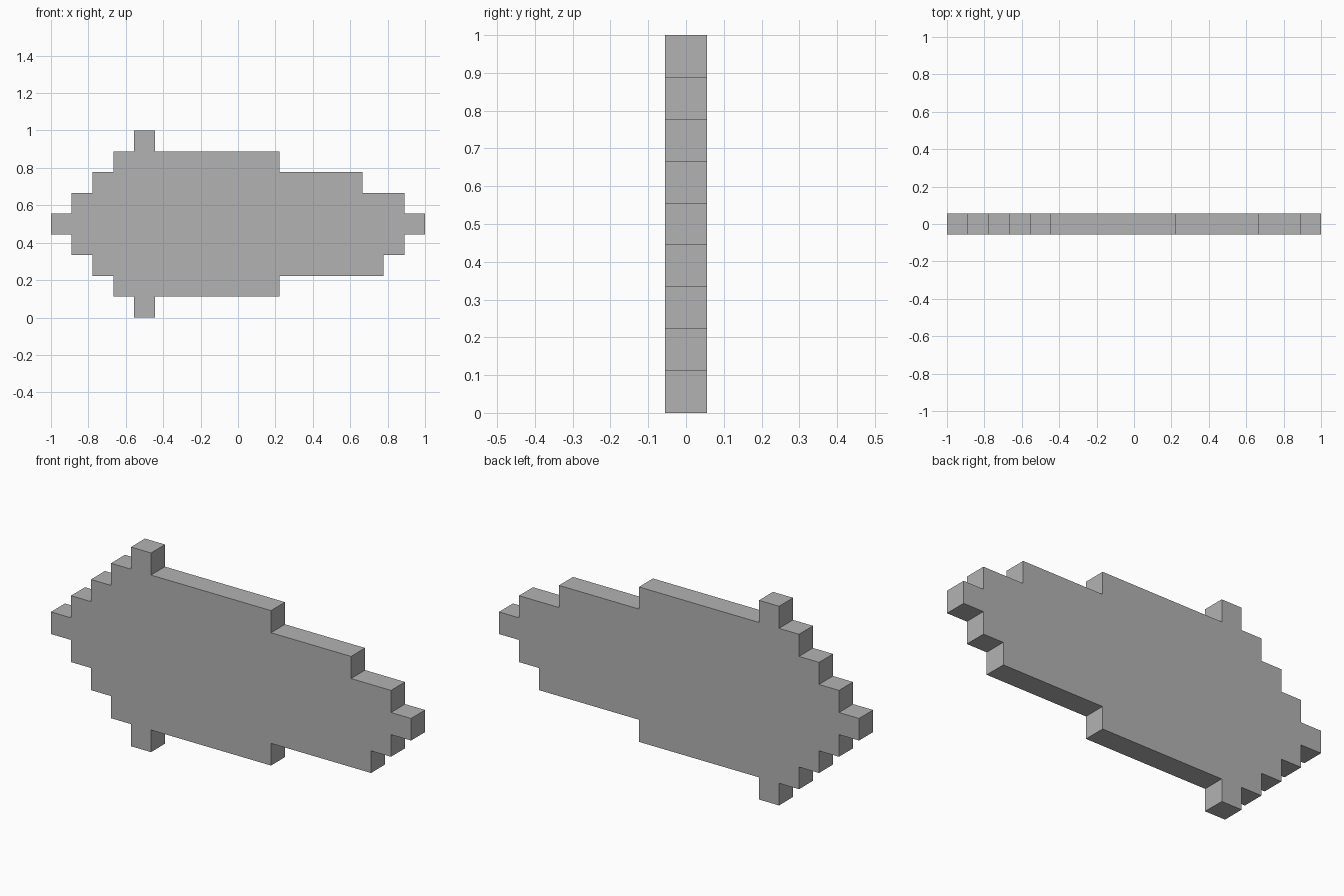
import bpy
import bmesh

cube = bpy.data.objects.get("Cube")
if cube:
    bpy.data.objects.remove(cube, do_unlink=True)

UNIT = 1 / 9      # size of one square step
COLUMNS = 18

# Start and end column of each row, bottom to top
ROWS = [(4, 5), (3, 11), (2, 16), (1, 17), (0, 18),
        (1, 17), (2, 15), (3, 11), (4, 5)]

# Plain grey material
grey = bpy.data.materials.new("plain grey")
grey.use_nodes = True
colour = (0.45, 0.45, 0.45, 1)
grey.diffuse_color = colour
grey.node_tree.nodes["Principled BSDF"].inputs["Base Color"].default_value = colour

# Stepped outline: up the right edge, then down the left edge
right = [(end, z) for row, (_, end) in enumerate(ROWS) for z in (row, row + 1)]
left = [(start, z) for row, (start, _) in enumerate(ROWS) for z in (row, row + 1)]
outline = right + left[::-1]

# Flat plate one step thick
bm = bmesh.new()
verts = [bm.verts.new(((c - COLUMNS / 2) * UNIT, -UNIT / 2, r * UNIT))
         for c, r in outline]
front = bm.faces.new(verts)
extruded = bmesh.ops.extrude_face_region(bm, geom=[front], use_keep_orig=True)
moved = [g for g in extruded["geom"] if isinstance(g, bmesh.types.BMVert)]
bmesh.ops.translate(bm, verts=moved, vec=(0, UNIT, 0))
bmesh.ops.recalc_face_normals(bm, faces=bm.faces)

mesh = bpy.data.meshes.new("stepped_plate")
bm.to_mesh(mesh)
bm.free()
mesh.materials.append(grey)
plate = bpy.data.objects.new("stepped_plate", mesh)
bpy.context.collection.objects.link(plate)
